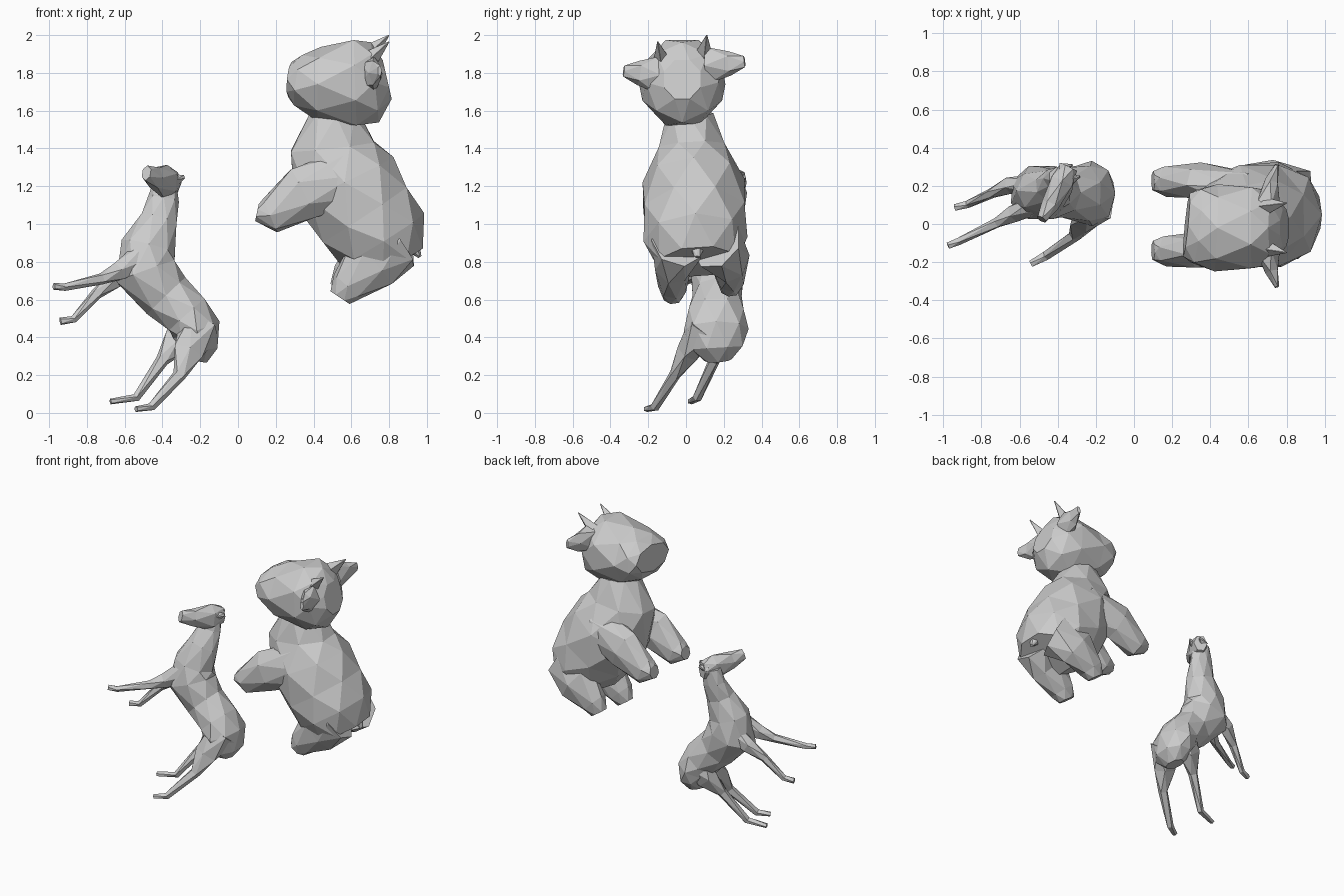
import bpy, bmesh, math
from mathutils import Vector


def loft(name, stations, sides=8, hint=(0, 1, 0)):
    """Faceted body from (x, y, z, half width, half depth) rings; width follows hint."""
    bm = bmesh.new()
    pts = [Vector(s[:3]) for s in stations]
    rings = []
    for i, s in enumerate(stations):
        t = (pts[min(i + 1, len(pts) - 1)] - pts[max(i - 1, 0)]).normalized()
        side = Vector(hint)
        side = (side - t * side.dot(t)).normalized()
        deep = t.cross(side)
        ring = []
        for k in range(sides):
            a = 2 * math.pi * (k + 0.5 * (i % 2)) / sides
            ring.append(bm.verts.new(pts[i] + side * math.cos(a) * s[3] * 1.04
                                     + deep * math.sin(a) * s[4] * 1.04))
        rings.append(ring)
    # staggered rings joined by triangles
    for i, (a, b) in enumerate(zip(rings, rings[1:])):
        for k in range(sides):
            n = (k + 1) % sides
            if i % 2 == 0:
                bm.faces.new((a[k], a[n], b[k]))
                bm.faces.new((a[n], b[n], b[k]))
            else:
                bm.faces.new((a[k], b[n], b[k]))
                bm.faces.new((a[k], a[n], b[n]))
    bm.faces.new(rings[0])
    bm.faces.new(rings[-1])
    bmesh.ops.recalc_face_normals(bm, faces=bm.faces)
    me = bpy.data.meshes.new(name)
    bm.to_mesh(me)
    bm.free()
    ob = bpy.data.objects.new(name, me)
    bpy.context.collection.objects.link(ob)
    return ob


# Large stocky animal: body from neck to rump
loft("large_body", [
    (0.52, 0.02, 1.58, .12, .13), (0.50, 0.03, 1.41, .18, .23),
    (0.56, 0.04, 1.23, .26, .28), (0.67, 0.045, 1.05, .275, .275),
    (0.765, 0.05, 0.92, .265, .25), (0.825, 0.06, 0.80, .21, .175)])

# Large head from muzzle to back of skull
loft("large_head", [
    (0.275, -0.005, 1.765, .16, .09), (0.325, -0.01, 1.76, .20, .14),
    (0.43, -0.02, 1.74, .22, .19), (0.62, -0.02, 1.748, .22, .235),
    (0.725, -0.02, 1.75, .185, .205), (0.79, -0.02, 1.765, .10, .11)])

# Large legs, buried in the body at the top
for tag, y, c in (("near", -0.14, -0.09), ("far", 0.225, 0.165)):
    loft("large_front_leg_" + tag, [
        (0.10, y, 1.06, .05, .045), (0.17, y, 1.045, .08, .095),
        (0.34, y, 1.16, .095, .14), (0.60, c, 1.25, .11, .15)], 7)
for tag, y, c, dz in (("near", -0.07, -0.04, 0), ("far", 0.235, 0.16, 0.04)):
    loft("large_hind_leg_" + tag, [
        (0.54, y, 0.61 + dz, .05, .06), (0.58, y, 0.67 + dz, .075, .095),
        (0.71, y, 0.80 + dz / 2, .10, .155), (0.84, c, 0.90, .14, .15)], 7)

# Large ears, horns and tail
for tag, y0, y1, z in (("near", -0.15, -0.33, 1.79), ("far", 0.11, 0.31, 1.84)):
    s = 1 if y1 > 0 else -1
    loft("large_ear_" + tag, [
        (0.70, y0, z, .065, .10), (0.725, y1 - s * .08, z + .01, .035, .065),
        (0.75, y1, z + .02, .012, .03)], 5, (1, 0, 0))
for tag, y, z in (("near", -0.15, 1.965), ("far", 0.11, 2.0)):
    loft("large_horn_" + tag, [
        (0.69, y * 0.85, z - .10, .045, .05), (0.80, y, z, .003, .003)], 4)
loft("large_tail", [(0.90, 0.06, 0.92, .06, .06), (0.963, 0.06, 0.825, .015, .01)], 5)

# Slender rearing animal: rump, waist, chest and neck
loft("slender_body", [
    (-0.22, 0.17, 0.28, .07, .055), (-0.205, 0.165, 0.345, .14, .10),
    (-0.22, 0.16, 0.44, .165, .125), (-0.27, 0.16, 0.52, .15, .13),
    (-0.38, 0.165, 0.62, .125, .135), (-0.49, 0.165, 0.75, .145, .17),
    (-0.475, 0.175, 0.88, .12, .14), (-0.42, 0.20, 1.02, .085, .10),
    (-0.395, 0.24, 1.13, .06, .08), (-0.385, 0.25, 1.23, .05, .06)])

# Slender head and ears
loft("slender_head", [
    (-0.34, 0.30, 1.22, .045, .06), (-0.38, 0.22, 1.22, .065, .09),
    (-0.44, 0.10, 1.245, .045, .06), (-0.485, 0.025, 1.27, .028, .04)],
    6, (0.87, -0.5, 0))
for tag, dx, dy in (("near", 0.02, -0.04), ("far", -0.02, 0.02)):
    loft("slender_ear_" + tag, [
        (-0.36 + dx, 0.27 + dy, 1.23, .03, .035),
        (-0.305 + dx, 0.29 + dy, 1.25, .006, .012)], 4)

# Slender front legs, hoof to shoulder
loft("slender_front_leg_near", [
    (-0.975, -0.115, 0.67, .018, .018), (-0.92, -0.09, 0.665, .02, .02),
    (-0.72, 0.005, 0.71, .027, .03), (-0.63, 0.055, 0.75, .045, .05),
    (-0.45, 0.13, 0.87, .06, .08)], 5)
loft("slender_front_leg_far", [
    (-0.94, 0.085, 0.485, .018, .02), (-0.87, 0.105, 0.495, .02, .02),
    (-0.75, 0.16, 0.63, .027, .03), (-0.65, 0.205, 0.71, .045, .05),
    (-0.45, 0.21, 0.84, .06, .08)], 5)

# Slender hind legs, hoof to hip
for tag, path in (
    ("near", [(-0.54, -0.21, 0.02), (-0.46, -0.165, 0.03), (-0.31, -0.06, 0.20),
              (-0.265, 0.01, 0.32), (-0.20, 0.10, 0.46)]),
    ("far", [(-0.675, 0.025, 0.06), (-0.54, 0.06, 0.08), (-0.40, 0.15, 0.28),
             (-0.32, 0.21, 0.38), (-0.24, 0.22, 0.48)])):
    size = [(.018, .015), (.024, .022), (.03, .035), (.06, .08), (.095, .11)]
    loft("slender_hind_leg_" + tag, [p + s for p, s in zip(path, size)], 5)
